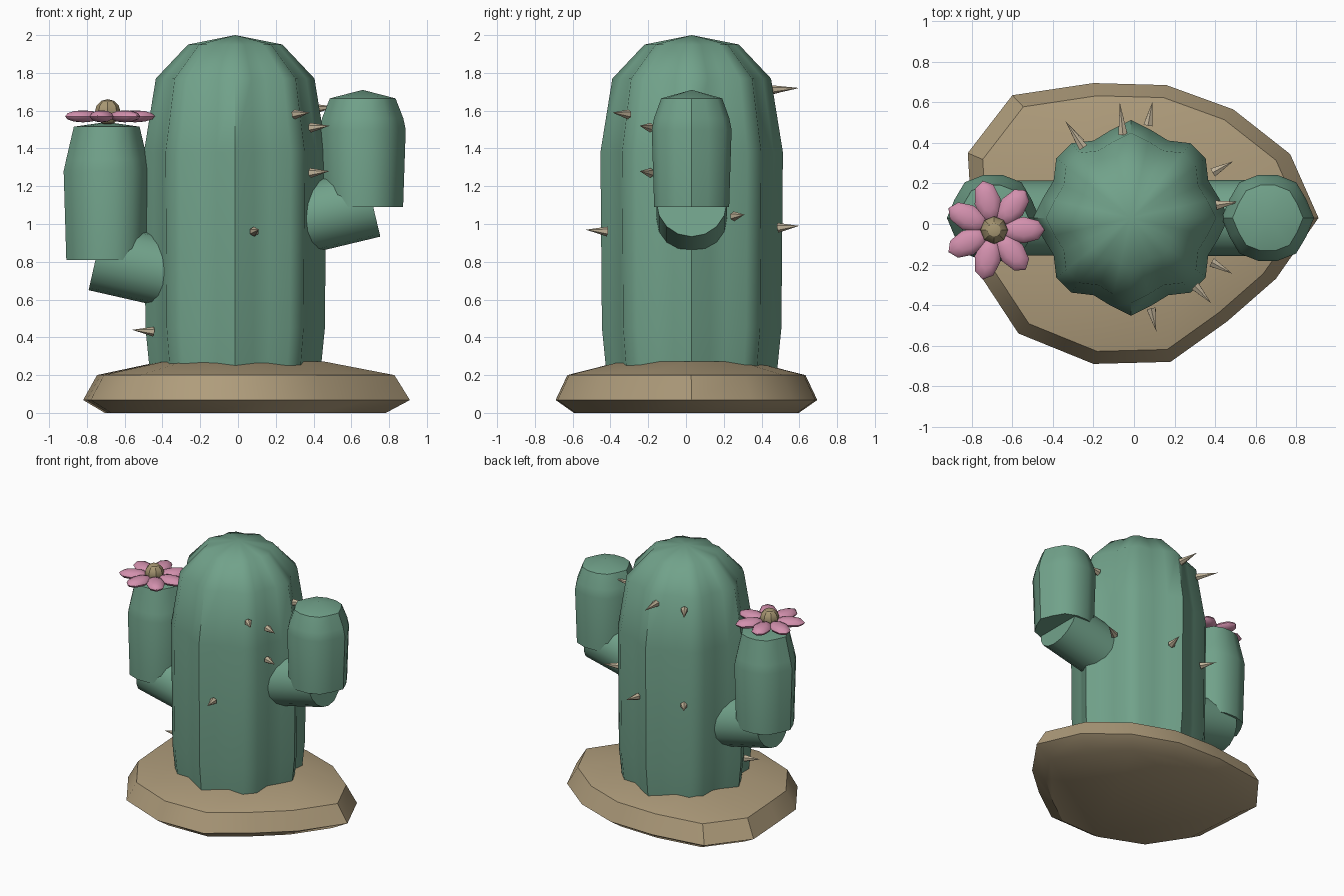
import bpy, bmesh, math
from mathutils import Vector

if "Cube" in bpy.data.objects:
    bpy.data.objects.remove(bpy.data.objects["Cube"])

def material(name, rgb):
    m = bpy.data.materials.new(name)
    m.diffuse_color = (*rgb, 1)
    m.use_nodes = True
    m.node_tree.nodes["Principled BSDF"].inputs["Base Color"].default_value = m.diffuse_color
    return m

GREEN = material("cactus green", (0.165, 0.36, 0.255))
SAND = material("sand", (0.43, 0.335, 0.20))
PINK = material("petal pink", (0.65, 0.28, 0.42))
BONE = material("spine beige", (0.52, 0.44, 0.31))
GOLD = material("flower centre tan", (0.39, 0.31, 0.17))

def finish(bm, name, mat, angle=40):
    bmesh.ops.recalc_face_normals(bm, faces=bm.faces)
    me = bpy.data.meshes.new(name)
    bm.to_mesh(me)
    bm.free()
    ob = bpy.data.objects.new(name, me)
    bpy.context.collection.objects.link(ob)
    me.materials.append(mat)
    bpy.ops.object.select_all(action='DESELECT')
    ob.select_set(True)
    bpy.context.view_layer.objects.active = ob
    bpy.ops.object.shade_smooth_by_angle(angle=math.radians(angle))
    return ob

def loft(name, rings, mat, apex=None, angle=40):
    """Skin a stack of equal rings; close the bottom flat, the top with a fan."""
    bm = bmesh.new()
    rows = [[bm.verts.new(p) for p in ring] for ring in rings]
    n = len(rows[0])
    for a, b in zip(rows, rows[1:]):
        for i in range(n):
            j = (i + 1) % n
            bm.faces.new((a[i], a[j], b[j], b[i]))
    bm.faces.new(rows[0][::-1])
    if apex is None:
        bm.faces.new(rows[-1])
    else:
        tip = bm.verts.new(apex)
        for i in range(n):
            bm.faces.new((rows[-1][i], rows[-1][(i + 1) % n], tip))
    return finish(bm, name, mat, angle)

def ribbed(name, cx, cy, profile, top, sides, ribs, depth):
    """Ribbed upright column from (radius, z) pairs."""
    rings = []
    for r, z in profile:
        ring = []
        for i in range(sides):
            a = 2 * math.pi * i / sides
            k = r * (1 - depth + depth * math.cos(ribs * a))
            ring.append((cx + k * math.cos(a), cy + k * math.sin(a), z))
        rings.append(ring)
    return loft(name, rings, GREEN, (cx, cy, top))

def cone_between(name, p, q, r1, r2, sides, mat):
    p, q = Vector(p), Vector(q)
    bm = bmesh.new()
    bmesh.ops.create_cone(bm, cap_ends=True, segments=sides, radius1=r1,
                          radius2=r2, depth=(q - p).length)
    rot = (q - p).to_track_quat('Z', 'Y')
    for v in bm.verts:
        v.co = rot @ v.co + (p + q) / 2
    return finish(bm, name, mat)

# Sand mound: irregular outline scaled at several heights
outline = [(0.91, 0.03), (0.77, 0.345), (0.49, 0.565), (0.16, 0.685), (-0.2, 0.695),
           (-0.6, 0.635), (-0.82, 0.35), (-0.8, 0.03), (-0.78, -0.22), (-0.57, -0.54),
           (-0.2, -0.69), (0.18, -0.68), (0.46, -0.48), (0.7, -0.27)]
levels = [(0.86, 0), (1, 0.068), (0.91, 0.2), (0.5, 0.272)]
loft("sand_mound", [[(x * s, y * s, z) for x, y in outline] for s, z in levels],
     SAND, (0, 0, 0.24), 35)

# Main trunk
ribbed("trunk", -0.015, 0.03,
       [(0.44, 0.1), (0.455, 0.25), (0.475, 0.45), (0.483, 1.38),
        (0.42, 1.77), (0.25, 1.95)], 2.0, 28, 8, 0.065)

# Arms: upright ribbed column plus a slanted connecting stub
for side, cx, z0, h in (("left", -0.695, 0.81, 0.47), ("right", 0.66, 1.09, 0.41)):
    top = z0 + h
    ribbed(side + "_arm", cx, 0.03,
           [(0.214, z0), (0.228, top), (0.215, top + 0.06), (0.174, top + 0.235 - 0.07 * (side == "right"))],
           top + 0.26 - 0.05 * (side == "right"), 14, 6, 0.04)
cone_between("left_arm_stub", (-0.2, 0.03, 0.705), (-0.75, 0.03, 0.83), 0.185, 0.185, 16, GREEN)
cone_between("right_arm_stub", (0.2, 0.03, 0.993), (0.71, 0.03, 1.115), 0.187, 0.187, 16, GREEN)

# Spines: tip x, y and z, each pointing away from the trunk axis
tips = [(0.11, -0.53, 0.97), (0.38, -0.39, 1.59), (0.485, -0.245, 1.52),
        (0.485, -0.245, 1.28), (0.52, 0.11, 1.62), (0.49, 0.31, 1.05),
        (0.09, 0.6, 0.99), (-0.07, 0.6, 1.72), (-0.34, 0.51, 1.7),
        (-0.33, 0.5, 0.98), (-0.56, -0.1, 0.44)]
for i, t in enumerate(tips):
    tip = Vector(t)
    out = Vector((t[0] + 0.015, t[1] - 0.03, 0)).normalized()
    base = tip - out * (0.16 if t[2] > 1.65 else 0.115)
    base.z -= 0.01
    cone_between(f"spine_{i + 1}", base, tip, 0.026, 0.0, 6, BONE)

# Flower: seven petals around a faceted centre
fx, fy, fz = -0.69, -0.03, 1.57
for i in range(7):
    a = 2 * math.pi * i / 7
    bm = bmesh.new()
    bmesh.ops.create_uvsphere(bm, u_segments=8, v_segments=6, radius=1)
    for v in bm.verts:
        x, y, z = 0.145 + 0.105 * v.co.x, 0.065 * v.co.y, 0.032 * v.co.z
        v.co = (fx + x * math.cos(a) - y * math.sin(a),
                fy + x * math.sin(a) + y * math.cos(a), fz + z)
    finish(bm, f"petal_{i + 1}", PINK)
bm = bmesh.new()
bmesh.ops.create_uvsphere(bm, u_segments=8, v_segments=6, radius=0.068)
for v in bm.verts:
    v.co += Vector((fx, fy, 1.593))
finish(bm, "flower_centre", GOLD, 30)
